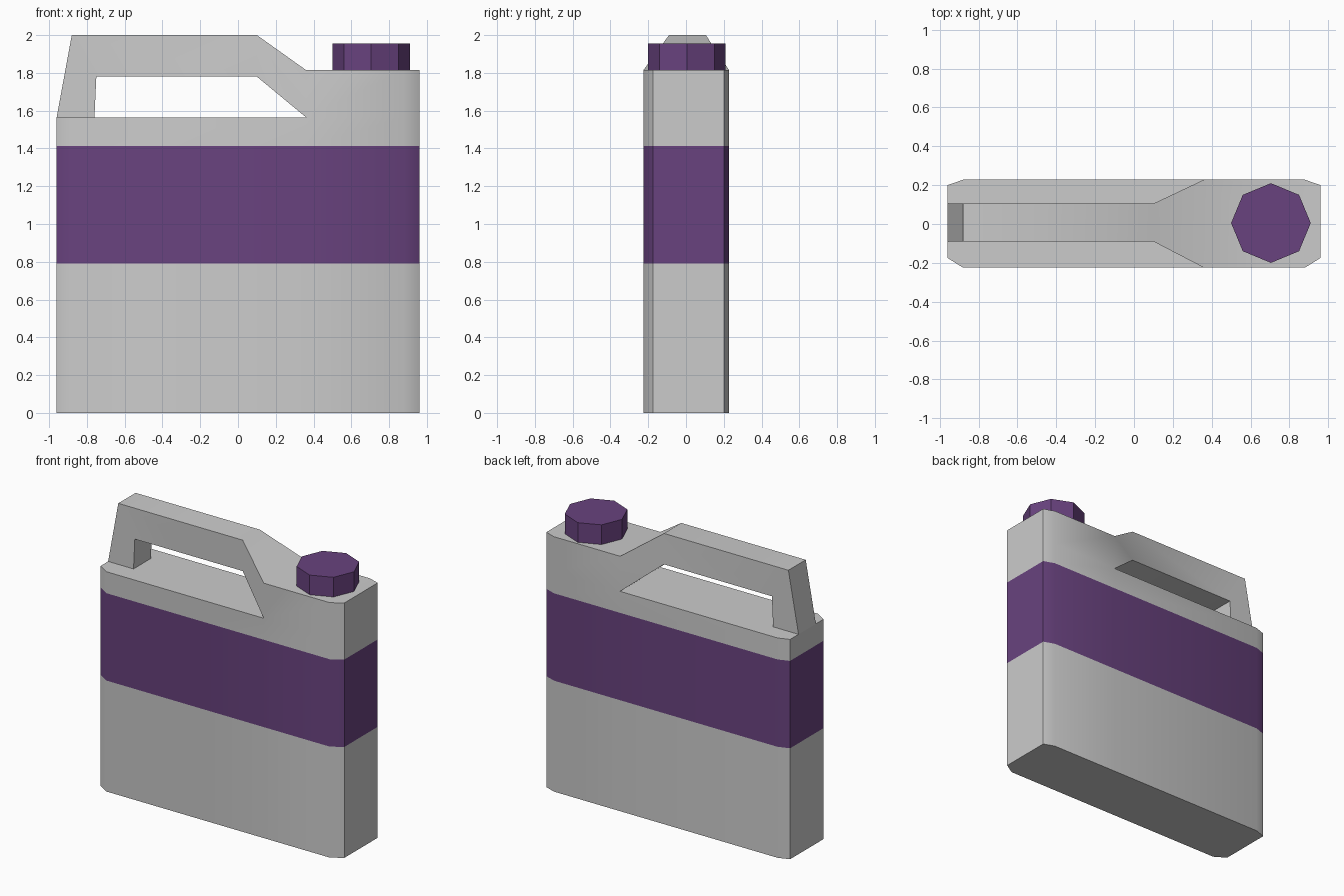
import bpy
import bmesh
import math

if "Cube" in bpy.data.objects:
    bpy.data.objects.remove(bpy.data.objects["Cube"])

purple = bpy.data.materials.new("purple_plastic")
purple.diffuse_color = (0.14, 0.055, 0.21, 1)
purple.use_nodes = True
purple.node_tree.nodes["Principled BSDF"].inputs["Base Color"].default_value = purple.diffuse_color

# Footprint, counter-clockwise; points 0 to 5 carry the raised spout block
FOOT = [(0.36, -0.225), (0.88, -0.225), (0.96, -0.175), (0.96, 0.2), (0.88, 0.228),
        (0.36, 0.228), (-0.88, 0.228), (-0.96, 0.2), (-0.96, -0.175), (-0.88, -0.225)]
N = len(FOOT)


def ring(bm, z, points=FOOT):
    return [bm.verts.new((x, y, z)) for x, y in points]


def wall(bm, low, high, count):
    for i in range(count):
        j = (i + 1) % len(low)
        bm.faces.new((low[i], low[j], high[j], high[i]))


def finish(bm, name, material=None, smooth=True):
    mesh = bpy.data.meshes.new(name)
    bm.to_mesh(mesh)
    bm.free()
    ob = bpy.data.objects.new(name, mesh)
    bpy.context.collection.objects.link(ob)
    if material:
        mesh.materials.append(material)
    if smooth:
        bpy.ops.object.select_all(action='DESELECT')
        ob.select_set(True)
        bpy.context.view_layer.objects.active = ob
        bpy.ops.object.shade_smooth_by_angle(angle=math.radians(44))
    return ob


# Lower body with its floor
bm = bmesh.new()
low, high = ring(bm, 0), ring(bm, 0.79)
wall(bm, low, high, N)
bm.faces.new(low[::-1])
finish(bm, "lower_body")

# Coloured band
bm = bmesh.new()
wall(bm, ring(bm, 0.79), ring(bm, 1.412), N)
finish(bm, "body_band", purple)

# Upper body: shoulder, raised spout block and handle in one skin
bm = bmesh.new()
low, deck = ring(bm, 1.412), ring(bm, 1.565)
wall(bm, low, deck, N)
bm.faces.new(deck[5:] + deck[:1])
block = ring(bm, 1.815, FOOT[:6])
wall(bm, deck[:6], block, 5)
bm.faces.new(block)

# Handle sections: outer x, z and inner x, z, swept from the block to the foot
section = [block[0], block[5], deck[5], deck[0]]
for xo, zo, xi, zi in [(0.1, 2.0, 0.1, 1.78),
                       (-0.88, 2.0, -0.75, 1.78),
                       (-0.96, 1.565, -0.76, 1.565)]:
    nxt = [bm.verts.new(p) for p in ((xo, -0.09, zo), (xo, 0.105, zo),
                                     (xi, 0.105, zi), (xi, -0.09, zi))]
    for i in range(4):
        j = (i + 1) % 4
        bm.faces.new((section[i], section[j], nxt[j], nxt[i]))
    section = nxt
finish(bm, "upper_body_and_handle")

# Eight-sided screw cap
bm = bmesh.new()
circle = [(0.705 + 0.205 * math.cos(i * math.pi / 4),
           0.005 + 0.205 * math.sin(i * math.pi / 4)) for i in range(8)]
low, high = ring(bm, 1.815, circle), ring(bm, 1.955, circle)
wall(bm, low, high, 8)
bm.faces.new(high)
finish(bm, "screw_cap", purple, smooth=False)
